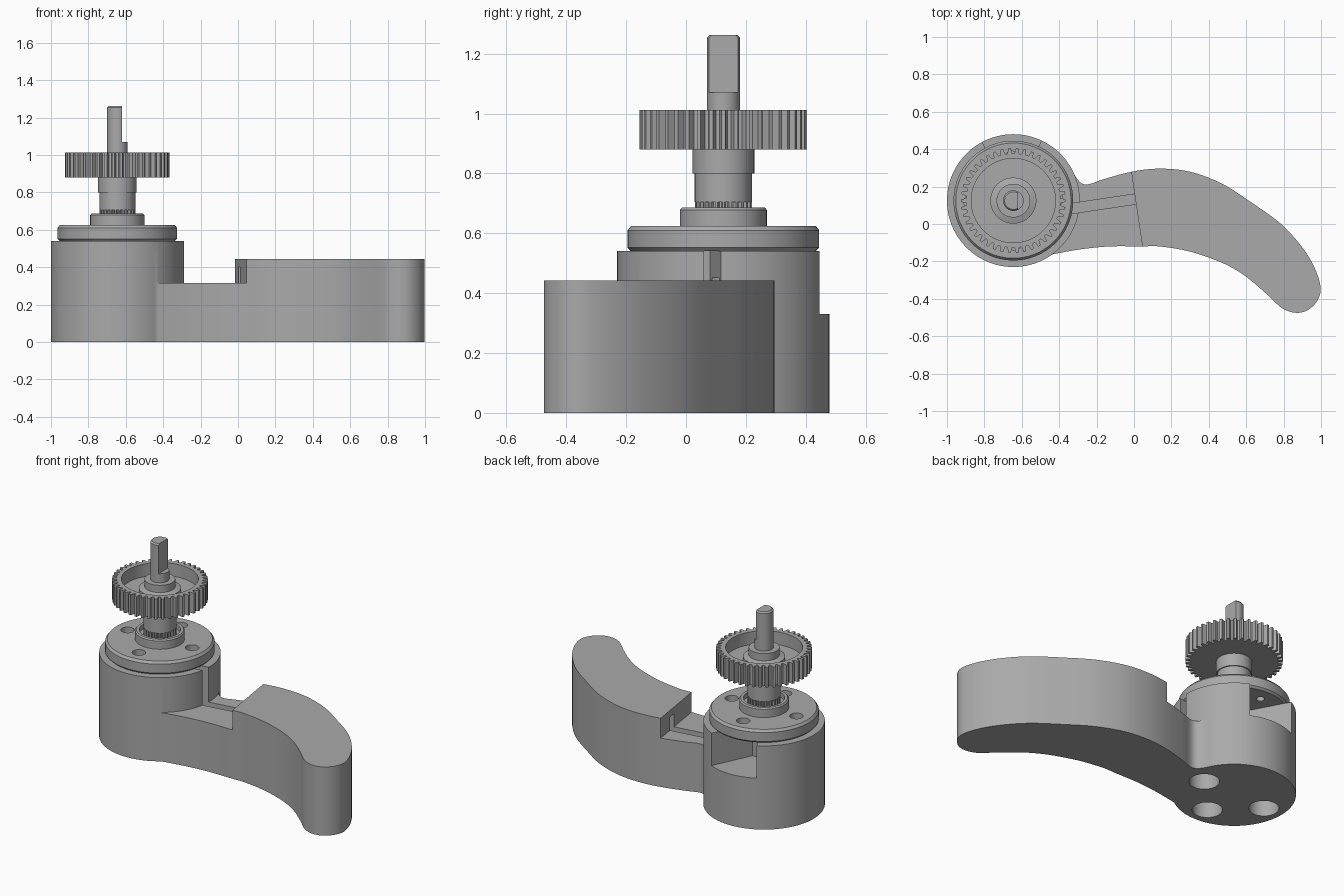
import bpy, bmesh, math
from mathutils import Vector, Matrix

old = bpy.data.objects.get("Cube")
if old:
    bpy.data.objects.remove(old, do_unlink=True)

grey = bpy.data.materials.new("plain_grey")
grey.use_nodes = True
GREY = (0.4, 0.4, 0.4, 1)
grey.diffuse_color = GREY
grey.node_tree.nodes["Principled BSDF"].inputs["Base Color"].default_value = GREY

CX, CY = -0.645, 0.125          # motor axis
ARM_TILT = math.radians(8.5)    # direction of the cable groove


def make(name, bm):
    bmesh.ops.recalc_face_normals(bm, faces=bm.faces)
    mesh = bpy.data.meshes.new(name)
    bm.to_mesh(mesh)
    bm.free()
    ob = bpy.data.objects.new(name, mesh)
    bpy.context.collection.objects.link(ob)
    mesh.materials.append(grey)
    return ob


def prism(name, points, z0, z1):
    """Extrude a flat outline from z0 up to z1."""
    bm = bmesh.new()
    face = bm.faces.new([bm.verts.new((x, y, z0)) for x, y in points])
    up = bmesh.ops.extrude_face_region(bm, geom=[face])["geom"]
    bmesh.ops.translate(bm, vec=(0, 0, z1 - z0),
                        verts=[v for v in up if isinstance(v, bmesh.types.BMVert)])
    return make(name, bm)


def lathe(name, profile, closed=False, seg=96):
    """Turn an (r, z) profile about the motor axis."""
    bm = bmesh.new()
    vs = [bm.verts.new((CX + r, CY, z)) for r, z in profile]
    es = [bm.edges.new(p) for p in zip(vs, vs[1:])]
    if closed:
        es.append(bm.edges.new((vs[-1], vs[0])))
    bmesh.ops.spin(bm, geom=vs + es, cent=(CX, CY, 0), axis=(0, 0, 1),
                   angle=math.tau, steps=seg, use_duplicate=False)
    bmesh.ops.remove_doubles(bm, verts=bm.verts, dist=1e-5)
    return make(name, bm)


def circle(r, x=CX, y=CY, seg=96):
    return [(x + r * math.cos(math.tau * i / seg), y + r * math.sin(math.tau * i / seg))
            for i in range(seg)]


def polar(r, deg):
    a = math.radians(deg)
    return CX + r * math.cos(a), CY + r * math.sin(a)


def toothed(count, root, tip):
    """Outline with straight-flanked teeth."""
    shape = ((-0.34, root), (-0.16, tip), (0.16, tip), (0.34, root))
    return [polar(r, 360 * (i + f) / count) for i in range(count) for f, r in shape]


def smooth_path(pts, steps=5):
    """Catmull-Rom samples through open points."""
    p = [Vector(q) for q in [pts[0]] + pts + [pts[-1]]]
    out = []
    for a, b, c, d in zip(p, p[1:], p[2:], p[3:]):
        for k in range(steps):
            t = k / steps
            out.append(0.5 * (2 * b + (c - a) * t + (2 * a - 5 * b + 4 * c - d) * t * t
                              + (3 * b - a - 3 * c + d) * t ** 3))
    return [tuple(v) for v in out] + [pts[-1]]


def box(name, x0, x1, y0, y1, z0, z1, pivot=(0, 0), tilt=0):
    rot = Matrix.Rotation(tilt, 2)
    corners = [(x0, y0), (x1, y0), (x1, y1), (x0, y1)]
    return prism(name, [tuple(rot @ Vector(c) + Vector(pivot)) for c in corners], z0, z1)


def boolean(ob, tool, op="DIFFERENCE"):
    m = ob.modifiers.new(op.lower(), "BOOLEAN")
    m.object, m.operation, m.solver = tool, op, "EXACT"
    bpy.ops.object.select_all(action="DESELECT")
    bpy.context.view_layer.objects.active = ob
    ob.select_set(True)
    bpy.ops.object.modifier_apply(modifier=m.name)
    bpy.data.objects.remove(tool, do_unlink=True)


# Curved arm, lowered between the drum and the step
edge = [(-.33, .29), (-.31, .25), (-.28, .218), (-.24, .213), (-.16, .24), (-.01, .28),
        (.136, .296), (.297, .28), (.468, .217), (.628, .115), (.783, .003), (.896, -.12),
        (.965, -.233), (.998, -.34), (.98, -.41), (.93, -.46), (.87, -.475), (.81, -.46),
        (.767, -.43), (.70, -.366), (.59, -.275), (.468, -.206), (.297, -.147),
        (.136, -.12), (.04, -.12), (-.13, -.12), (-.29, -.136), (-.45, -.165)]
base = prism("arm_and_drum", smooth_path(edge) + [(-.6, 0), (-.5, .2)], 0, .443)
boolean(base, box("step_cutter", -1, 0, -.6, .6, .315, .6, (.015, .08), ARM_TILT))

# Motor drum joined to the arm
boolean(base, prism("drum", circle(.355), 0, .54), "UNION")

# Rear wedge opening, cable groove and bottom screw holes
wedge = [polar(.08, 118), polar(.08, 65), polar(.6, 65), polar(.6, 118)]
boolean(base, prism("wedge_cutter", wedge, .33, .6))
boolean(base, box("groove_cutter", -.2, .45, -.027, .027, .28, .40, (-.33, .083), ARM_TILT))
boolean(base, box("slot_cutter", -.2, .1, -.027, .027, .28, .6, (-.33, .083), ARM_TILT))
for deg in (2, 182, 272):
    boolean(base, prism("hole_cutter", circle(.087, *polar(.23, deg), 40), -.1, .45))

# Flange with a recessed boss, and four countersunk screw holes
flange = lathe("motor_flange", [(0, .54), (.308, .54), (.32, .552), (.32, .61), (.308, .625),
                                (.145, .625), (.145, .678), (.138, .686), (.12, .686),
                                (.12, .655), (0, .655)])
for k in range(4):
    spot = polar(.225, 2 + 90 * k)
    boolean(flange, prism("recess_cutter", circle(.04, *spot, 24), .585, .7))
    boolean(flange, prism("screw_cutter", circle(.024, *spot, 24), .5, .6))

# Splined collar under the gear
spline = prism("output_spline", toothed(26, .083, .096), .65, .708)
collar = lathe("collar", [(0, .705), (.096, .705), (.096, .80), (.103, .80), (.103, .885), (0, .885)])

# Spur gear with a dished top and a stepped hub
gear = prism("spur_gear", toothed(42, .252, .28), .88, 1.012)
boolean(gear, lathe("dish_cutter", [(.09, 1.1), (.09, .965), (.123, .955), (.123, .93),
                                    (.225, .93), (.225, 1.1)], closed=True))

# Output shaft with one flat side
shaft = lathe("output_shaft", [(0, .95), (.055, .95), (.055, 1.253), (.047, 1.262), (0, 1.262)], seg=48)
boolean(shaft, box("flat_cutter", .025, .2, -.2, .2, 1.07, 1.4, (CX, CY)))

# Smooth shading with sharp edges kept
for ob in (base, flange, spline, collar, gear, shaft):
    bpy.ops.object.select_all(action="DESELECT")
    bpy.context.view_layer.objects.active = ob
    ob.select_set(True)
    bpy.ops.object.shade_smooth_by_angle(angle=math.radians(25))
